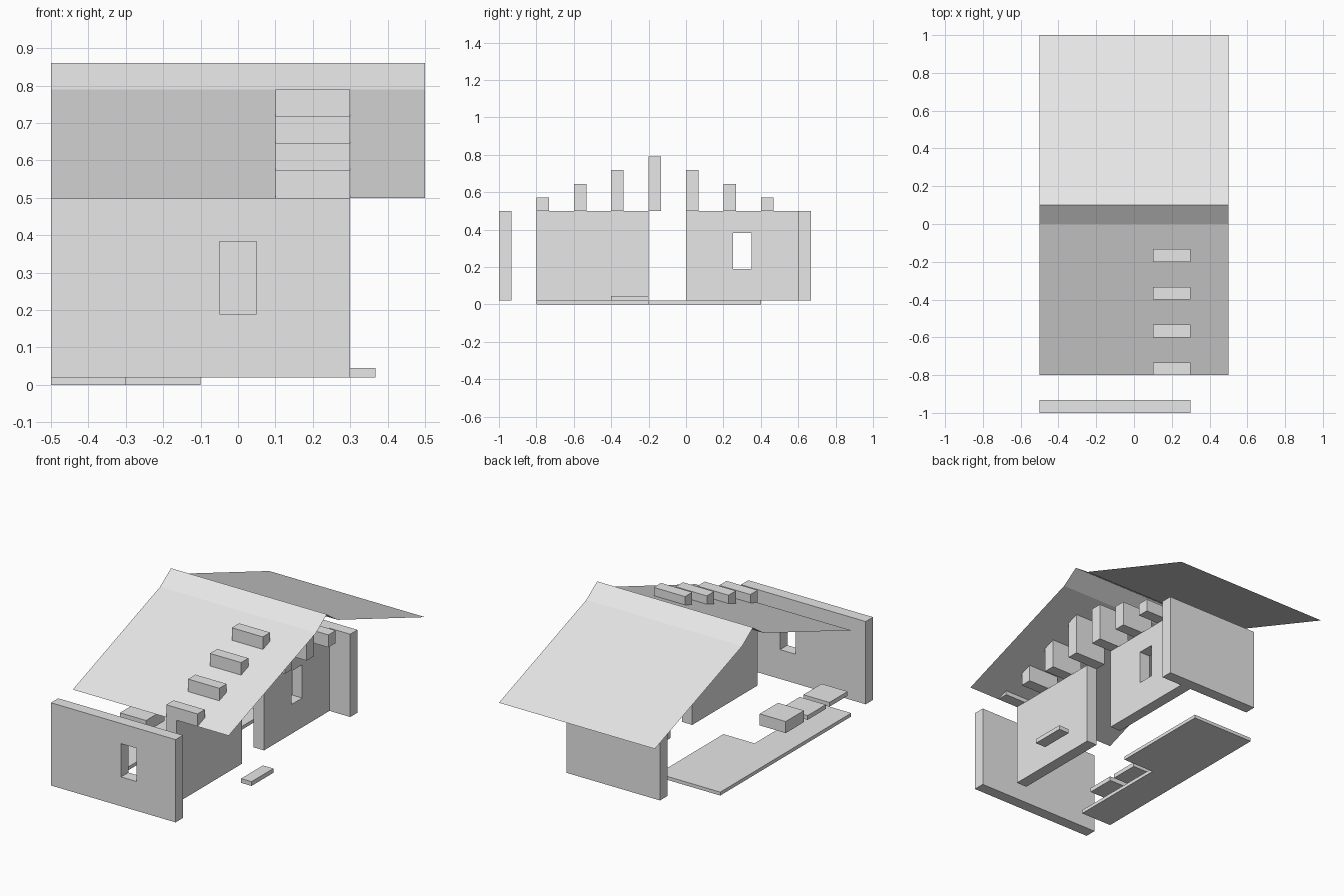
import bpy
import bmesh
from mathutils import Vector

cube = bpy.data.objects.get("Cube")
if cube:
    bpy.data.objects.remove(cube, do_unlink=True)

GREY = bpy.data.materials.new("light grey")
GREY.use_nodes = True
GREY.diffuse_color = (0.8, 0.8, 0.8, 1)
GREY.node_tree.nodes["Principled BSDF"].inputs["Base Color"].default_value = (0.8, 0.8, 0.8, 1)

THICK = 0.067          # wall and block thickness
BASE, EAVE = 0.02, 0.5  # bottom and top of the walls
TREAD = 0.025          # thin slab height


def finish(name, bm, solid=True):
    if solid:
        bmesh.ops.recalc_face_normals(bm, faces=bm.faces)
    mesh = bpy.data.meshes.new(name)
    bm.to_mesh(mesh)
    bm.free()
    mesh.materials.append(GREY)
    obj = bpy.data.objects.new(name, mesh)
    bpy.context.collection.objects.link(obj)
    return obj


def box(name, x, y, z):
    """Box from (min, max) ranges."""
    bm = bmesh.new()
    bmesh.ops.create_cube(bm, size=1)
    for v in bm.verts:
        v.co = Vector([r[0] if c < 0 else r[1] for c, r in zip(v.co, (x, y, z))])
    return finish(name, bm)


def extrude(bm, offset):
    geom = bmesh.ops.extrude_face_region(bm, geom=bm.faces[:])["geom"]
    verts = [g for g in geom if isinstance(g, bmesh.types.BMVert)]
    bmesh.ops.translate(bm, verts=verts, vec=offset)


def window_wall(name, along, place, offset):
    """Wall with an opening; along = start, window start, window end, end."""
    heights = (BASE, 0.19, 0.383, EAVE)
    bm = bmesh.new()
    grid = [[bm.verts.new(place(a, h)) for h in heights] for a in along]
    for i in range(3):
        for j in range(3):
            if (i, j) != (1, 1):
                bm.faces.new((grid[i][j], grid[i + 1][j],
                              grid[i + 1][j + 1], grid[i][j + 1]))
    extrude(bm, offset)
    return finish(name, bm)


# Outer walls
window_wall("front_wall", (-0.5, -0.05, 0.05, 0.3),
            lambda a, h: (a, -1, h), (0, THICK, 0))
box("back_wall", (-0.3, 0.3), (0.6, 0.6 + THICK), (BASE, EAVE))

# Side walls, with the doorway gap between them
box("side_wall_front", (0.1, 0.1 + THICK), (-0.8, -0.2), (BASE, EAVE))
window_wall("side_wall_back", (0, 0.25, 0.35, 0.6),
            lambda a, h: (0.1, a, h), (THICK, 0, 0))

# L-shaped floor
bm = bmesh.new()
outline = ((-0.5, -0.8), (-0.3, -0.8), (-0.3, -0.2),
           (-0.1, -0.2), (-0.1, 0.4), (-0.5, 0.4))
bm.faces.new([bm.verts.new((x, y, 0)) for x, y in outline])
extrude(bm, (0, 0, BASE))
finish("floor", bm)

# Door step
box("door_step", (0.3, 0.3 + THICK), (-0.4, -0.2), (BASE, BASE + TREAD))

# Furniture slabs above the floor strip, the rear one thicker
for i, height in enumerate((TREAD, TREAD, THICK)):
    y = -0.767 + 0.2 * i
    box(f"floating_slab_{i + 1}", (-0.5, -0.333), (y, y + 0.167),
        (0.133, 0.133 + height))

# Gable blocks rising to the middle and falling again
for i in range(7):
    y = -0.8 + 0.2 * i
    top = EAVE + 0.0725 * (4 - abs(i - 3))
    box(f"gable_block_{i + 1}", (0.1, 0.3), (y, y + THICK), (EAVE, top))

# Thin folded roof sheet with a steeper ridge
bm = bmesh.new()
profile = ((-0.8, EAVE), (0, 0.79), (0.1, 0.86), (0.2, 0.79), (1, EAVE))
rows = [[bm.verts.new((x, y, z)) for x in (-0.5, 0.5)] for y, z in profile]
for a, b in zip(rows, rows[1:]):
    bm.faces.new((a[0], a[1], b[1], b[0]))
finish("roof", bm, solid=False)
